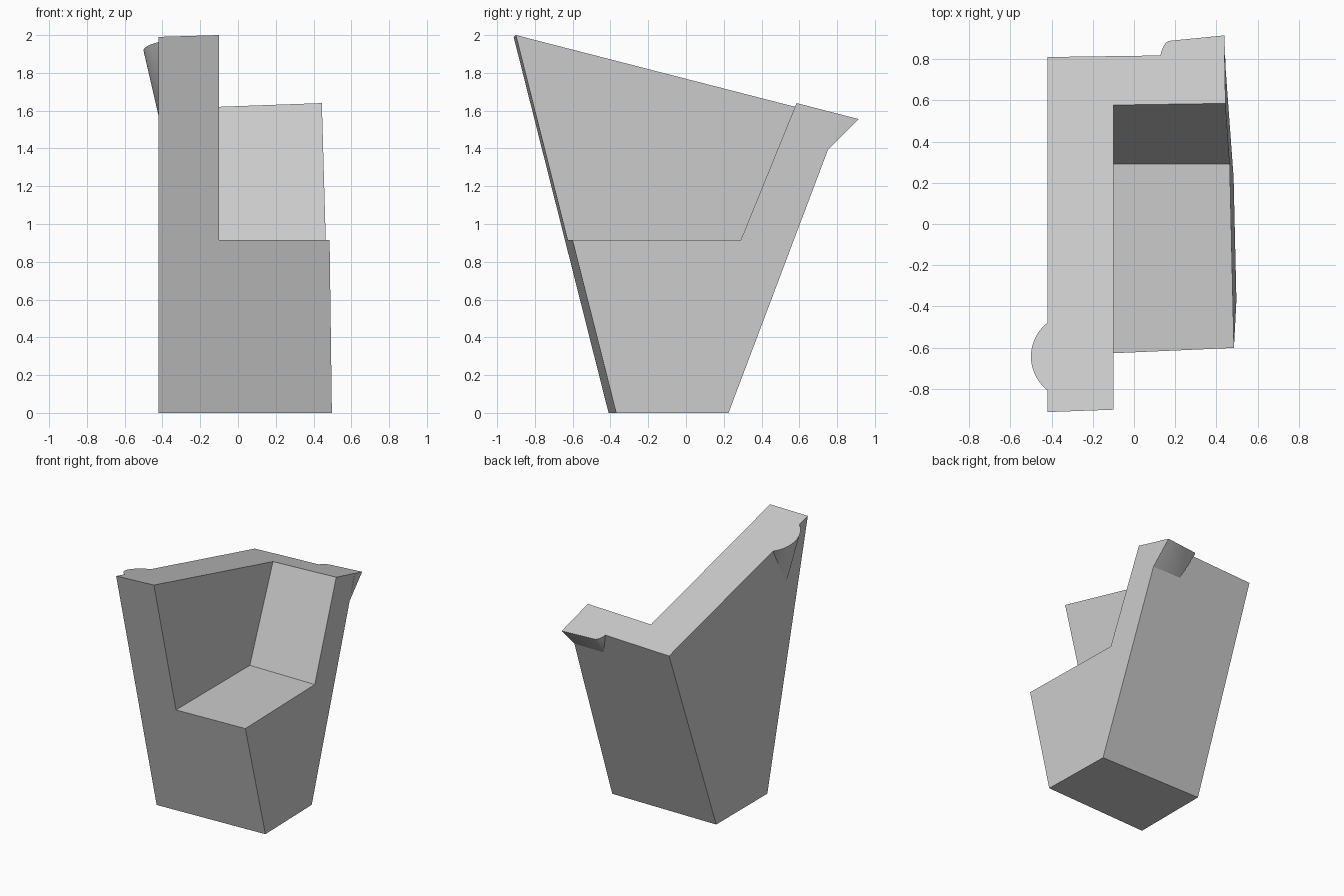
import bpy, bmesh, math
from mathutils import Vector

cube = bpy.data.objects.get("Cube")
if cube:
    bpy.data.objects.remove(cube, do_unlink=True)

grey = bpy.data.materials.new("plain grey")
grey.use_nodes = True
grey.diffuse_color = (0.6, 0.6, 0.6, 1)
grey.node_tree.nodes["Principled BSDF"].inputs["Base Color"].default_value = (0.6, 0.6, 0.6, 1)


def top_z(x, y):
    """Height of the sloping top plane."""
    return 2.0 + 0.04 * (x + 0.1) - 0.257 * (y + 0.9)


def side_x(y, z):
    """Position of the slightly leaning left side plane."""
    return 0.4885 - 0.023 * y - 0.019 * z


def add_object(name, bm):
    bmesh.ops.recalc_face_normals(bm, faces=bm.faces)
    mesh = bpy.data.meshes.new(name)
    bm.to_mesh(mesh)
    bm.free()
    mesh.materials.append(grey)
    ob = bpy.data.objects.new(name, mesh)
    bpy.context.collection.objects.link(ob)
    return ob


def cut_block(name, planes):
    """Large block trimmed by planes given as (point, outward normal)."""
    bm = bmesh.new()
    bmesh.ops.create_cube(bm, size=8)
    for point, normal in planes:
        geom = bm.verts[:] + bm.edges[:] + bm.faces[:]
        cut = bmesh.ops.bisect_plane(bm, geom=geom, plane_co=point,
                                     plane_no=Vector(normal).normalized(), clear_outer=True)
        rim = [e for e in cut["geom_cut"] if isinstance(e, bmesh.types.BMEdge)]
        bmesh.ops.holes_fill(bm, edges=rim)
    return add_object(name, bm)


def hull(name, points):
    """Convex lobe around a few points, smooth where it is round."""
    bm = bmesh.new()
    for p in points:
        bm.verts.new(p)
    bmesh.ops.convex_hull(bm, input=bm.verts[:])
    bmesh.ops.dissolve_limit(bm, angle_limit=math.radians(0.5), verts=bm.verts[:], edges=bm.edges[:])
    ob = add_object(name, bm)
    bpy.ops.object.select_all(action='DESELECT')
    ob.select_set(True)
    bpy.context.view_layer.objects.active = ob
    bpy.ops.object.shade_smooth_by_angle(angle=math.radians(35))
    return ob


# Tapered body: bottom, right, left, front, back and sloping top
body = cut_block("seat_body", [
    ((0, 0, 0), (0, 0, -1)),
    ((-0.42, 0, 0), (-1, 0, 0)),
    ((0.4885, 0, 0), (1, 0.023, 0.019)),
    ((-0.42, -0.41, 0), (0.044, -1, -0.2525)),
    ((0, 0.225, 0), (0, 1, -0.378)),
    ((-0.1, -0.9, 2.0), (-0.04, 0.257, 1)),
])

# Seat recess, leaving the side wall and the leaning backrest
cutter = cut_block("seat_recess_cutter", [
    ((-0.1, 0, 0), (-1, 0, 0)),
    ((0, 0, 0.915), (0, 0, -1)),
    ((0, 0.29, 0.915), (0, 1, -0.407)),
])
cutter.hide_render = True
mod = body.modifiers.new("seat_recess", 'BOOLEAN')
mod.operation = 'DIFFERENCE'
mod.solver = 'EXACT'
mod.object = cutter
bpy.ops.object.select_all(action='DESELECT')
body.select_set(True)
bpy.context.view_layer.objects.active = body
bpy.ops.object.modifier_apply(modifier=mod.name)
bpy.data.objects.remove(cutter, do_unlink=True)

# Rounded bump on the right side, tapering to a point
bump = [(-0.42, -0.643, 1.57)]
steps = 20
for i in range(steps + 1):
    a = math.radians(-53 + 106 * i / steps)
    x, y = -0.292 - 0.208 * math.cos(a), -0.643 + 0.208 * math.sin(a)
    x = min(x, -0.417)
    bump.append((x, y, top_z(x, y)))
hull("side_bump", bump)

# Lip on the back, flush with the left side and the top
outline = [(0.128, 0.817), (0.132, 0.836), (0.141, 0.858), (0.152, 0.876),
           (0.166, 0.888), (0.438, 0.915), (0.442, 0.821)]
lip = [(x, y, top_z(x, y)) for x, y in outline]
lip += [(side_x(0.75, 1.39), 0.75, 1.39), (0.19, 0.75, 1.39)]
hull("back_lip", lip)
